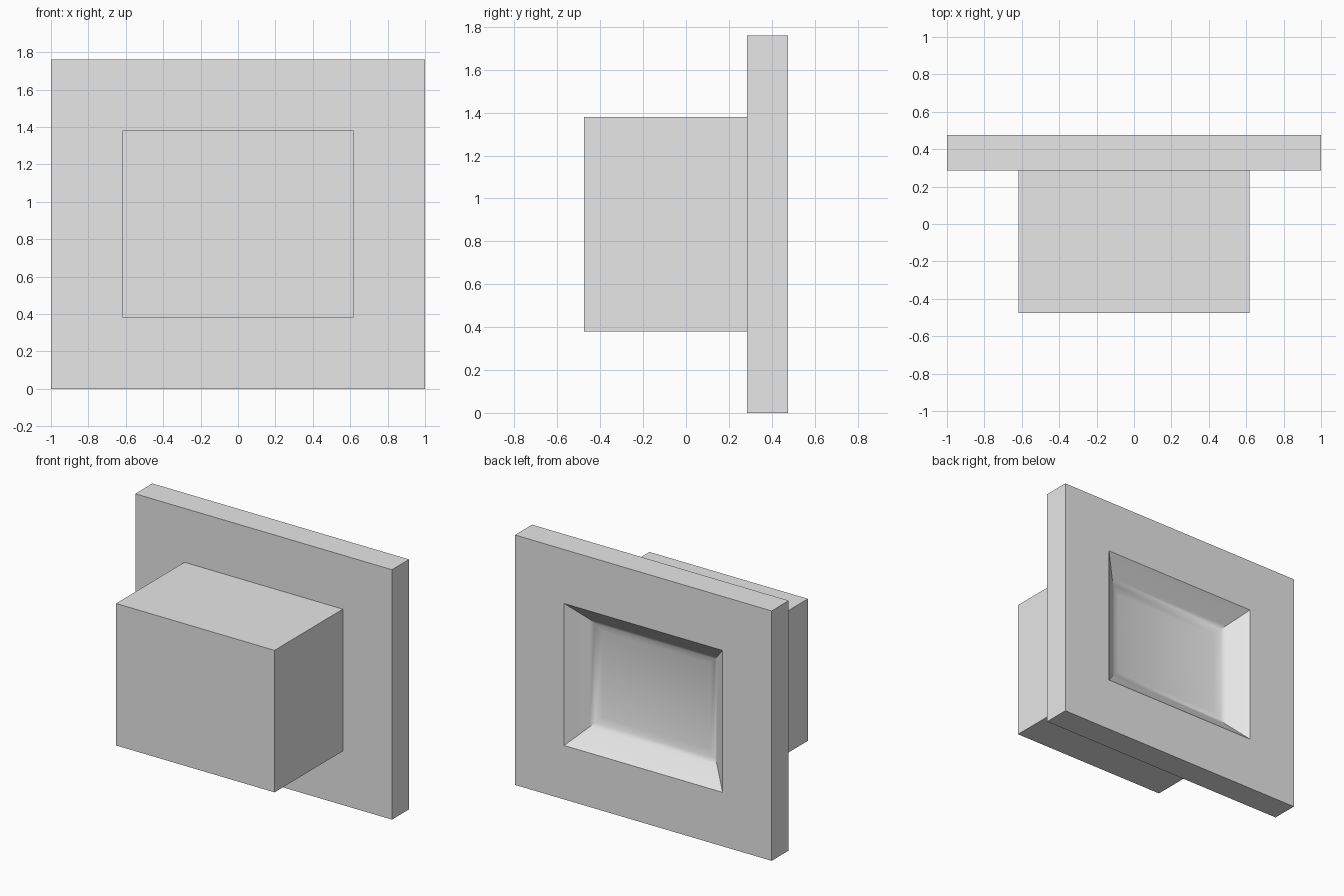
import bpy
import bmesh
import math

cube = bpy.data.objects.get("Cube")
if cube:
    bpy.data.objects.remove(cube, do_unlink=True)

# Single plain grey
grey = bpy.data.materials.new("light_grey")
grey.use_nodes = True
colour = (0.8, 0.8, 0.8, 1)
grey.diffuse_color = colour
grey.node_tree.nodes["Principled BSDF"].inputs["Base Color"].default_value = colour

MID_Z = 0.88
BACK, JOIN, FRONT = 0.475, 0.285, -0.475
PLATE = (1.0, 0.88)      # half width, half height of the plate
BLOCK = (0.617, 0.5)     # half width, half height of block and recess


def ring(bm, half, y, inset=0.0):
    """Rectangle of vertices facing along y."""
    w, h = half[0] - inset, half[1] - inset
    return [bm.verts.new((sx * w, y, MID_Z + sz * h))
            for sx, sz in ((-1, -1), (1, -1), (1, 1), (-1, 1))]


def bridge(bm, a, b):
    for i in range(4):
        j = (i + 1) % 4
        bm.faces.new((a[i], a[j], b[j], b[i]))


# Block, plate and dished recess form one continuous stepped shell
bm = bmesh.new()
rings = [ring(bm, BLOCK, FRONT), ring(bm, BLOCK, JOIN),
         ring(bm, PLATE, JOIN), ring(bm, PLATE, BACK)]
for inset, depth in ((0, 0), (0.12, 0.11), (0.15, 0.13), (0.2, 0.145)):
    rings.append(ring(bm, BLOCK, BACK - depth, inset))
for a, b in zip(rings, rings[1:]):
    bridge(bm, a, b)
bm.faces.new(rings[0])
bm.faces.new(rings[-1])
bmesh.ops.recalc_face_normals(bm, faces=bm.faces)

mesh = bpy.data.meshes.new("backplate_with_block")
bm.to_mesh(mesh)
bm.free()
mesh.materials.append(grey)
body = bpy.data.objects.new("backplate_with_block", mesh)
bpy.context.collection.objects.link(body)

# Blend the dish floor into its sloping walls, keep the corners crisp
bpy.ops.object.select_all(action='DESELECT')
body.select_set(True)
bpy.context.view_layer.objects.active = body
bpy.ops.object.shade_smooth_by_angle(angle=math.radians(30))
